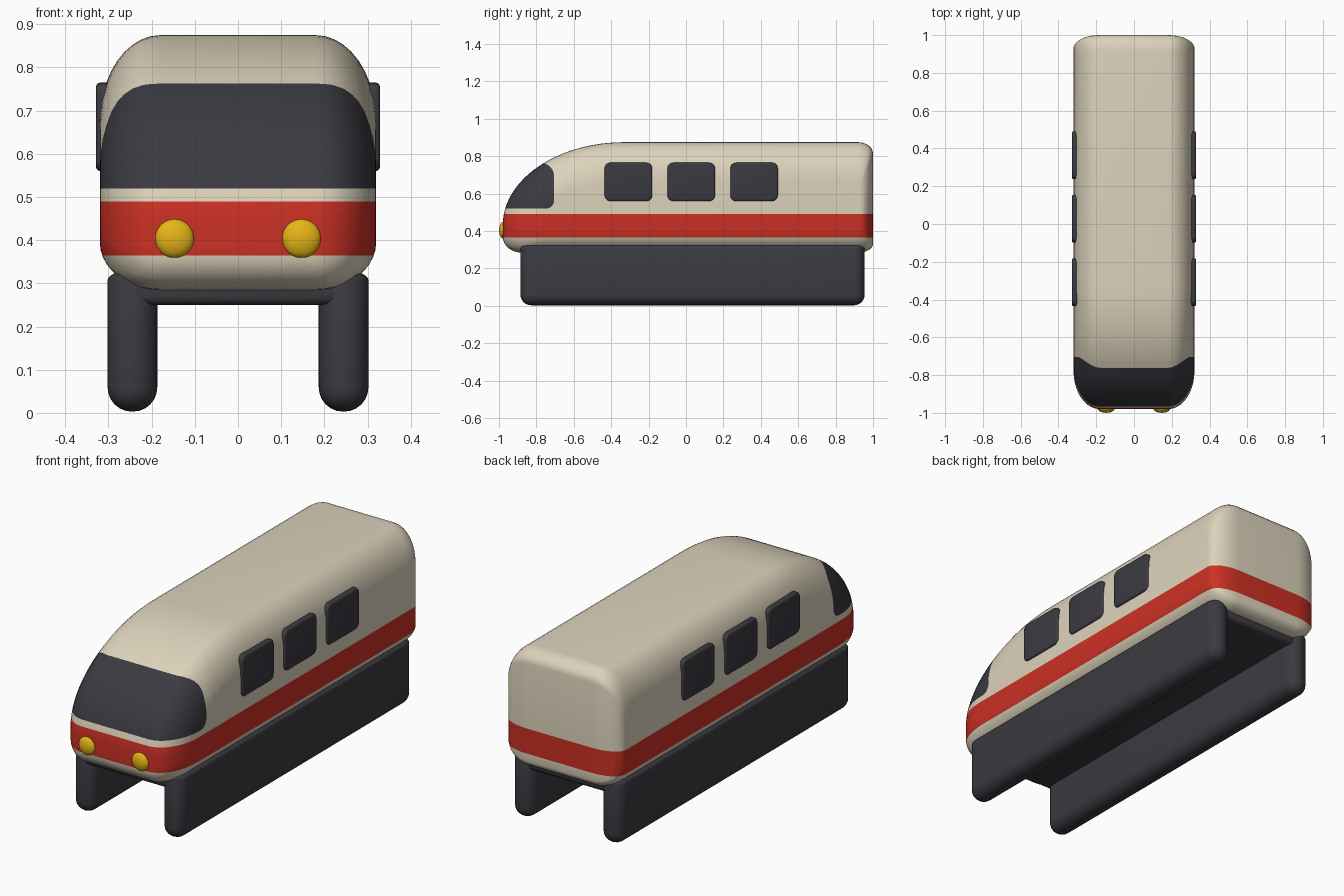
import bpy, bmesh
from math import sin, cos, radians
from mathutils import Vector

cube = bpy.data.objects.get("Cube")
if cube:
    bpy.data.objects.remove(cube, do_unlink=True)


def material(name, rgb):
    m = bpy.data.materials.new(name)
    m.use_nodes = True
    m.diffuse_color = (*rgb, 1)
    m.node_tree.nodes["Principled BSDF"].inputs["Base Color"].default_value = (*rgb, 1)
    return m


cream = material("cream", (0.72, 0.65, 0.50))
red = material("red", (0.60, 0.03, 0.018))
dark = material("charcoal", (0.042, 0.042, 0.052))
yellow = material("lamp_yellow", (0.78, 0.46, 0.008))


def finish(bm, name, mats, angle=40):
    bmesh.ops.recalc_face_normals(bm, faces=bm.faces)
    mesh = bpy.data.meshes.new(name)
    bm.to_mesh(mesh)
    bm.free()
    obj = bpy.data.objects.new(name, mesh)
    bpy.context.collection.objects.link(obj)
    for m in mats:
        mesh.materials.append(m)
    bpy.ops.object.select_all(action='DESELECT')
    obj.select_set(True)
    bpy.context.view_layer.objects.active = obj
    bpy.ops.object.shade_smooth_by_angle(angle=radians(angle))
    return obj


def box(lo, hi):
    bm = bmesh.new()
    bmesh.ops.create_cube(bm, size=1)
    for v in bm.verts:
        v.co = [h if c > 0 else l for c, l, h in zip(v.co, lo, hi)]
    return bm


def bevel(bm, edges, width, segments):
    bmesh.ops.bevel(bm, geom=edges, offset=width, segments=segments,
                    profile=0.5, affect='EDGES', clamp_overlap=True)


# Body: side outline made of four elliptical corners
FRONT, BACK, BOTTOM, TOP = -0.98, 1.0, 0.285, 0.875
HALF = 0.32


def arc(cy, cz, ry, rz, start, steps):
    angles = [radians(start + 90 * i / steps) for i in range(steps + 1)]
    return [(cy + ry * cos(a), cz + rz * sin(a)) for a in angles]


outline = (arc(0.92, 0.815, 0.08, 0.06, 0, 6) + arc(-0.33, 0.43, 0.65, 0.445, 90, 24)
           + arc(-0.88, 0.37, 0.10, 0.085, 180, 8) + arc(0.92, 0.33, 0.08, 0.045, 270, 6))


def ring(bm, x, s):
    """Outline fitted into a box that shrinks as s goes from 0 to 1."""
    f, b, lo, hi = FRONT + 0.2 * s, BACK - 0.07 * s, BOTTOM + 0.11 * s, TOP - 0.2 * s
    return [bm.verts.new((x, f + (y - FRONT) / (BACK - FRONT) * (b - f),
                          lo + (z - BOTTOM) / (TOP - BOTTOM) * (hi - lo)))
            for y, z in outline]


turns = [radians(9 * i) for i in range(11)]
right = [(-0.18 - 0.14 * sin(t), 1 - cos(t)) for t in reversed(turns)]
stations = right + [(-x, s) for x, s in reversed(right)]

bm = bmesh.new()
rings = [ring(bm, x, s) for x, s in stations]
for a, b in zip(rings, rings[1:]):
    for i in range(len(a)):
        j = (i + 1) % len(a)
        bm.faces.new((a[i], a[j], b[j], b[i]))
bm.faces.new(rings[0])
bm.faces.new(rings[-1])


def cut(point, normal, y_limit=9):
    faces = [f for f in bm.faces if f.calc_center_median().y < y_limit]
    geom = {e for f in faces for e in f.edges} | {v for f in faces for v in f.verts}
    bmesh.ops.bisect_plane(bm, geom=faces + list(geom), dist=1e-5,
                           plane_co=point, plane_no=normal)


# Stripe and windscreen borders cut into the body
STRIPE = (0.365, 0.49)
for z in STRIPE:
    cut((0, 0, z), (0, 0, 1))
cut((0, -0.6, 0), (0, 1, 0))


def border(cy, cz, r, start):
    planes = []
    for i in range(7):
        a = radians(start + 15 * i)
        n = Vector((0, cos(a), sin(a)))
        planes.append((Vector((0, cy, cz)) + n * r, n))
    return planes


screen = border(-0.75, 0.565, 0.045, -90) + border(-0.78, 0.69, 0.075, 0)
for p, n in screen:
    cut(p, n, -0.6)

for f in bm.faces:
    c = f.calc_center_median()
    if STRIPE[0] < c.z < STRIPE[1]:
        f.material_index = 1
    elif all((c - p).dot(n) < 0 for p, n in screen):
        f.material_index = 2
finish(bm, "body", [cream, red, dark])

# Underfloor between the skirts
bm = box((-0.28, -0.88, 0.25), (0.28, 0.94, 0.33))
bevel(bm, bm.edges[:], 0.02, 3)
finish(bm, "underfloor", [dark])

for side, word in ((1, "left"), (-1, "right")):
    # Long skirt with rounded foot and tighter upper edge
    xs = sorted((side * 0.187, side * 0.302))
    bm = box((xs[0], -0.885, 0.003), (xs[1], 0.955, 0.33))
    bevel(bm, bm.edges[:], 0.056, 6)
    for v in bm.verts:
        if v.co.z > 0.25:
            v.co.z = 0.33 - (0.33 - v.co.z) * 0.4
    finish(bm, word + "_skirt", [dark])

    # Side windows
    for i, y in enumerate((-0.308, 0.028, 0.364)):
        xs = sorted((side * 0.29, side * 0.329))
        bm = box((xs[0], y - 0.127, 0.56), (xs[1], y + 0.127, 0.765))
        bevel(bm, [e for e in bm.edges
                   if abs(e.verts[0].co.x - e.verts[1].co.x) > 0.01], 0.03, 5)
        outer = [e for e in bm.edges if all(abs(v.co.x) > 0.32 for v in e.verts)]
        bevel(bm, outer, 0.01, 3)
        finish(bm, f"{word}_window_{i + 1}", [dark])

    # Headlamp
    bm = bmesh.new()
    bmesh.ops.create_uvsphere(bm, u_segments=32, v_segments=16, radius=0.045)
    for v in bm.verts:
        v.co = (v.co.x + side * 0.147, v.co.y * 0.5 - 0.977, v.co.z + 0.404)
    finish(bm, word + "_headlamp", [yellow], 60)
